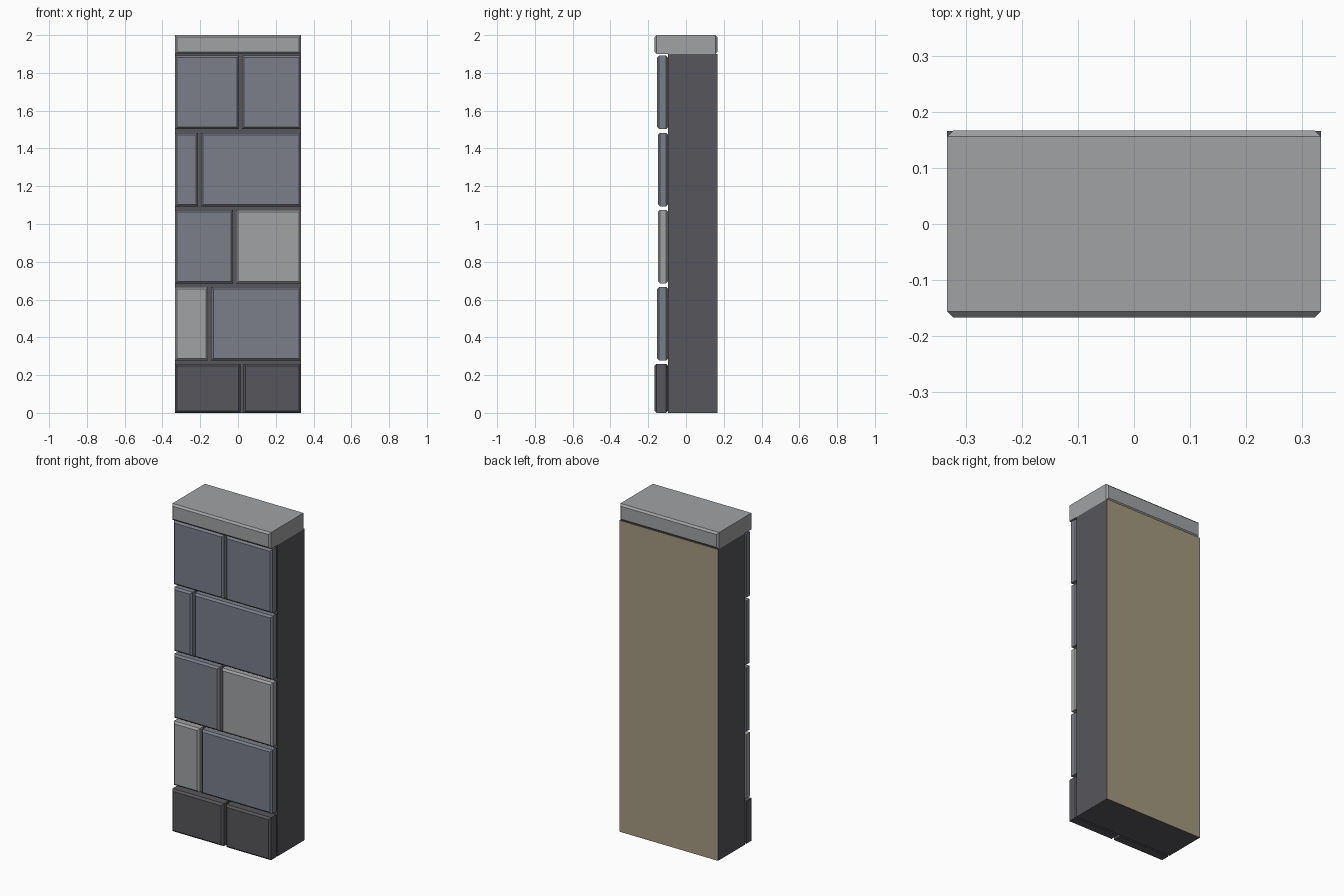
import bpy, bmesh

if "Cube" in bpy.data.objects:
    bpy.data.objects.remove(bpy.data.objects["Cube"])

HW, HD = 0.333, 0.167      # half width and half depth
BEV = 0.011                # chamfer size
FACE_Y = -0.095            # front of the core wall


def material(name, hex_colour):
    def lin(c):
        c /= 255
        return c / 12.92 if c <= 0.04045 else ((c + 0.055) / 1.055) ** 2.4
    m = bpy.data.materials.new(name)
    m.diffuse_color = (*[lin(int(hex_colour[i:i + 2], 16)) for i in (0, 2, 4)], 1)
    m.use_nodes = True
    m.node_tree.nodes["Principled BSDF"].inputs["Base Color"].default_value = m.diffuse_color
    return m


cap_grey = material("light grey stone", "a1a2a4")
blue_grey = material("blue grey stone", "7b7e89")
dark = material("dark mortar", "57565b")
beige = material("beige plaster", "a5997f")


def slab(name, x0, x1, y0, y1, z0, z1, mats, bevel=BEV):
    """Box whose front and back faces are chamfered all round."""
    bm = bmesh.new()

    def ring(y, d):
        return [bm.verts.new((x, y, z)) for x, z in
                ((x0 + d, z0 + d), (x1 - d, z0 + d), (x1 - d, z1 - d), (x0 + d, z1 - d))]
    if bevel:
        rings = [ring(y0, bevel), ring(y0 + bevel, 0), ring(y1 - bevel, 0), ring(y1, bevel)]
    else:
        rings = [ring(y0, 0), ring(y1, 0)]
    for a, b in zip(rings, rings[1:]):
        for i in range(4):
            j = (i + 1) % 4
            bm.faces.new((a[i], a[j], b[j], b[i]))
    bm.faces.new(rings[0])
    bm.faces.new(rings[-1])
    bmesh.ops.recalc_face_normals(bm, faces=bm.faces)
    # the second material, if any, goes on the back
    if len(mats) > 1:
        for f in bm.faces:
            f.material_index = 1 if f.normal.y > 0.9 else 0
    me = bpy.data.meshes.new(name)
    bm.to_mesh(me)
    bm.free()
    for m in mats:
        me.materials.append(m)
    ob = bpy.data.objects.new(name, me)
    bpy.context.collection.objects.link(ob)


# Core wall with plastered back, and coping on top
slab("core_wall", -HW, HW, FACE_Y, HD - 0.001, 0, 1.9, [dark, beige], bevel=0)
slab("coping", -HW, HW, -HD, HD, 1.9, 2.0, [cap_grey])

# Facing stones: (bottom, top, front y, joint x, left colour, right colour)
courses = [
    (0.000, 0.260, -0.167, 0.022, dark, dark),
    (0.277, 0.667, -0.153, -0.150, cap_grey, blue_grey),
    (0.685, 1.075, -0.148, -0.018, blue_grey, cap_grey),
    (1.093, 1.483, -0.148, -0.203, blue_grey, blue_grey),
    (1.502, 1.892, -0.153, 0.014, blue_grey, blue_grey),
]
GAP = 0.008
for n, (z0, z1, y, joint, left, right) in enumerate(courses):
    slab(f"stone_left_{n}", -HW, joint - GAP, y, FACE_Y, z0, z1, [left])
    slab(f"stone_right_{n}", joint + GAP, HW, y, FACE_Y, z0, z1, [right])
